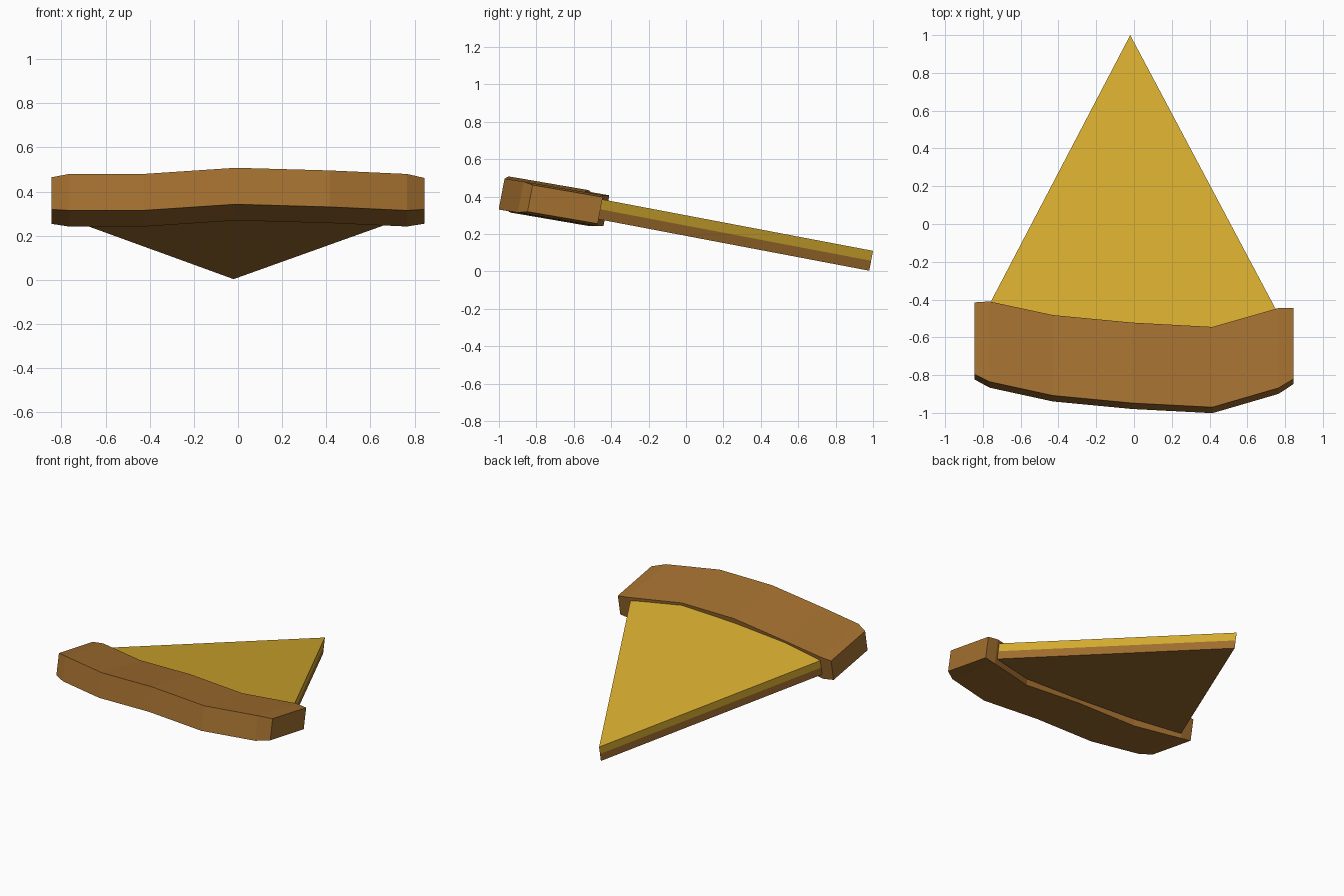
import bpy
import bmesh
import math
from mathutils import Vector

if "Cube" in bpy.data.objects:
    bpy.data.objects.remove(bpy.data.objects["Cube"])

TILT = math.atan(0.19)
UP = Vector((0, math.sin(TILT), math.cos(TILT)))   # normal of the tilted slice


def material(name, rgb):
    m = bpy.data.materials.new(name)
    m.diffuse_color = (*rgb, 1)
    m.use_nodes = True
    m.node_tree.nodes["Principled BSDF"].inputs["Base Color"].default_value = m.diffuse_color
    return m


yellow = material("cheese yellow", (0.68, 0.415, 0.029))
brown = material("crust brown", (0.365, 0.16, 0.029))


def finish(name, bm, mat):
    bmesh.ops.recalc_face_normals(bm, faces=bm.faces)
    me = bpy.data.meshes.new(name)
    bm.to_mesh(me)
    bm.free()
    me.materials.append(mat)
    ob = bpy.data.objects.new(name, me)
    bpy.context.collection.objects.link(ob)
    return ob


def slab(name, outline, top, bottom, mat):
    """Flat layer on the tilted plane between two depths below the surface."""
    bm = bmesh.new()
    pts = [Vector((x, y, 0.11 - 0.19 * (y - 1.0))) for x, y in outline]
    face = bm.faces.new([bm.verts.new(p - UP * top) for p in pts])
    ext = bmesh.ops.extrude_face_region(bm, geom=[face], use_keep_orig=True)
    verts = [g for g in ext["geom"] if isinstance(g, bmesh.types.BMVert)]
    bmesh.ops.translate(bm, verts=verts, vec=-UP * (bottom - top))
    return finish(name, bm, mat)


# Slice: triangular wedge whose rear edge follows the crust, in two layers
wedge = [(-0.02, 1.0), (-0.76, -0.415), (-0.42, -0.50),
         (0.0, -0.54), (0.42, -0.56), (0.75, -0.45)]
slab("cheese_layer", wedge, 0.0, 0.054, yellow)
slab("dough_base", wedge, 0.054, 0.108, brown)

# Crust stations: x, outer y, inner y, outer top z, thickness
stations = [(-0.845, -0.795, -0.415, 0.465, 0.148),
            (-0.765, -0.835, -0.41, 0.48, 0.168),
            (-0.43, -0.908, -0.482, 0.48, 0.168),
            (-0.01, -0.948, -0.522, 0.508, 0.168),
            (0.415, -0.97, -0.545, 0.496, 0.168),
            (0.765, -0.868, -0.445, 0.48, 0.168),
            (0.845, -0.82, -0.445, 0.462, 0.145)]
bm = bmesh.new()
rings = []
for x, y0, y1, z, t in stations:
    outer = Vector((x, y0, z))
    inner = Vector((x, y1, z - 0.172 * (y1 - y0)))
    ring = (outer, inner, inner - UP * t, outer - UP * t)
    rings.append([bm.verts.new(p) for p in ring])
for a, b in zip(rings, rings[1:]):
    for i in range(4):
        j = (i + 1) % 4
        bm.faces.new((a[i], a[j], b[j], b[i]))
bm.faces.new(rings[0])
bm.faces.new(rings[-1])
finish("crust", bm, brown)
